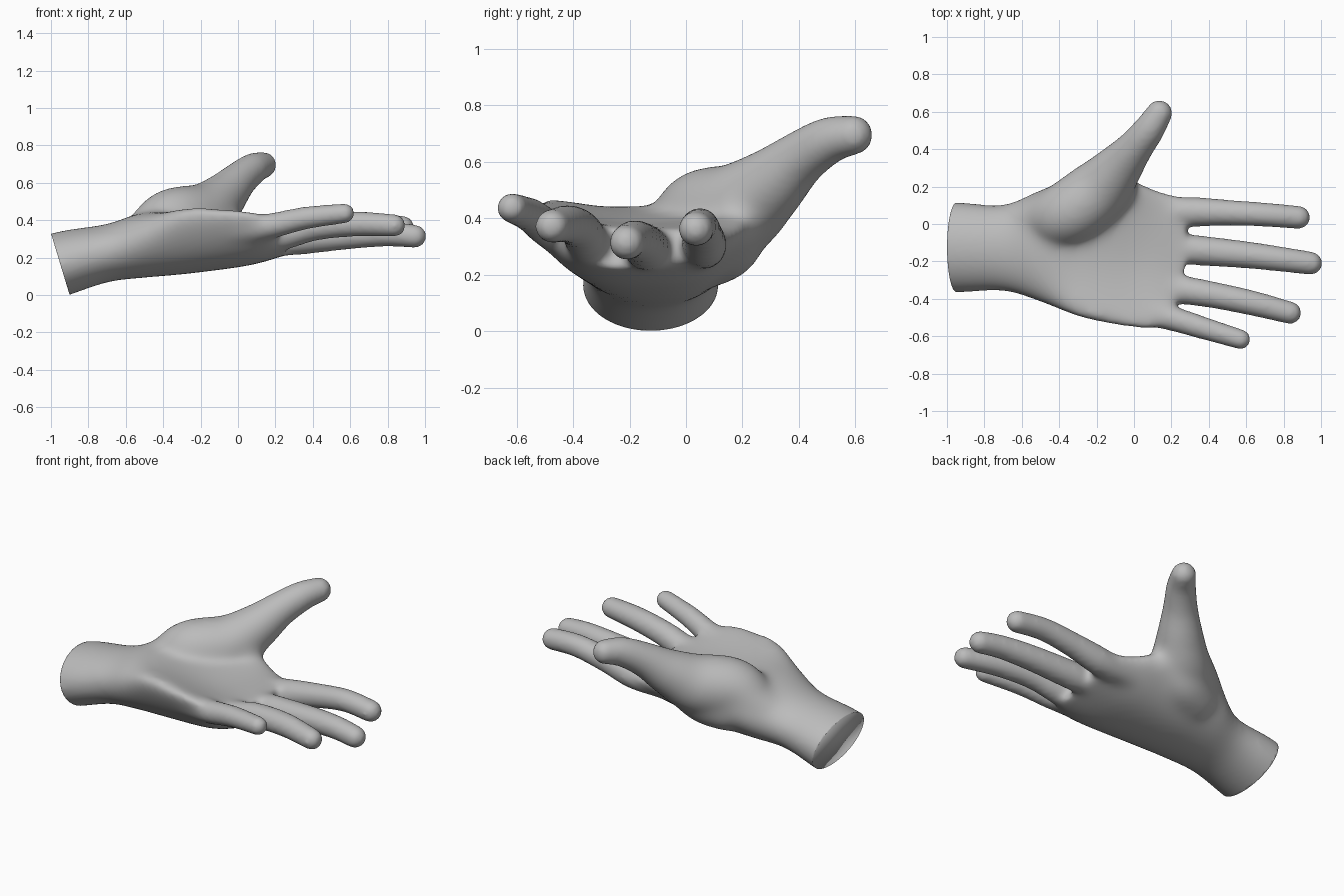
import bpy, bmesh, math
from mathutils import Vector

if "Cube" in bpy.data.objects:
    bpy.data.objects.remove(bpy.data.objects["Cube"])

SIDES = 32

# --- helpers ---
def spline(rows, steps):
    """Catmull-Rom interpolation of rows of numbers."""
    out = []
    for i in range(len(rows) - 1):
        p = [rows[max(i - 1, 0)], rows[i], rows[i + 1], rows[min(i + 2, len(rows) - 1)]]
        for s in range(steps):
            t = s / steps
            out.append([0.5 * (2 * b + (c - a) * t + (2 * a - 5 * b + 4 * c - d) * t * t
                        + (3 * b - a - 3 * c + d) * t ** 3) for a, b, c, d in zip(*p)])
    return out + [list(rows[-1])]

def loft(bm, rings):
    """Skin closed rings of points and cap both ends."""
    vs = [[bm.verts.new(p) for p in r] for r in rings]
    for a, b in zip(vs, vs[1:]):
        for i in range(len(a)):
            j = (i + 1) % len(a)
            bm.faces.new((a[i], a[j], b[j], b[i]))
    bm.faces.new(vs[0][::-1])
    bm.faces.new(vs[-1])

def finger(bm, rows):
    """Tapered round-ended tube through (x, y, z, radius) rows."""
    pts = spline(rows, 6)
    end = Vector(pts[-1][:3])
    direction = (end - Vector(pts[-2][:3])).normalized()
    r = pts[-1][3]
    for k in range(1, 7):
        a = k / 6.3 * math.pi / 2
        pts.append([*(end + direction * r * math.sin(a)), r * math.cos(a)])
    rings = []
    for i, p in enumerate(pts):
        t = (Vector(pts[min(i + 1, len(pts) - 1)][:3]) - Vector(pts[max(i - 1, 0)][:3])).normalized()
        side = t.cross(Vector((0, 0, 1))).normalized()
        up = side.cross(t)
        rings.append([Vector(p[:3]) + p[3] * (side * math.cos(a) + up * math.sin(a))
                      for a in (2 * math.pi * n / SIDES for n in range(SIDES))])
    loft(bm, rings)

def ramp(v, lo, hi):
    """0 at lo, 1 at hi."""
    return min(1, max(0, (v - lo) / (hi - lo)))

bm = bmesh.new()

# --- wrist and cupped palm: x, y min, y max, mid z, half thickness, bend at -y, bend at +y, pull back ---
palm = [
    (-1.15, -.365, .115, .10, .185, 0, 0, 0),
    (-.95, -.365, .115, .162, .178, 0, 0, 0),
    (-.70, -.36, .105, .224, .157, .01, 0, 0),
    (-.50, -.42, .185, .267, .175, .05, .03, 0),
    (-.28, -.505, .25, .268, .156, .16, .12, 0),
    (0, -.56, .23, .266, .118, .17, .11, 0),
    (.14, -.56, .18, .277, .100, .14, .06, .02),
    (.28, -.54, .14, .295, .072, .10, .02, .14),
]
rings = []
for x, y0, y1, z, t, bl, br, pull in spline(palm, 8):
    ring = []
    for n in range(48):
        a = 2 * math.pi * n / 48
        u = math.cos(a)
        # the back of the hand stays fuller than the hollow of the palm
        bend = (bl if u < 0 else br) * abs(u) ** (2 if n <= 24 else 3.2)
        ring.append(((x - pull * max(0, -u) ** 2), (y0 + y1) / 2 + u * (y1 - y0) / 2,
                     z + bend + t * math.sin(a)))
    rings.append(ring)
loft(bm, rings)

# --- index, middle, ring and little fingers ---
finger(bm, [(.02, .06, .285, .07), (.28, .065, .303, .08), (.5, .06, .345, .069),
            (.7, .05, .373, .064), (.88, .035, .362, .062)])
finger(bm, [(.05, -.11, .275, .08), (.28, -.135, .292, .081), (.6, -.165, .318, .072),
            (.8, -.19, .326, .066), (.945, -.21, .314, .062)])
finger(bm, [(0, -.32, .285, .08), (.2, -.345, .308, .08), (.4, -.375, .36, .071),
            (.62, -.42, .38, .067), (.835, -.475, .372, .06)])
finger(bm, [(-.08, -.43, .34, .07), (.15, -.49, .365, .073), (.35, -.55, .41, .061),
            (.57, -.617, .437, .053)])

# --- thumb with its mound, and the web towards the index finger ---
finger(bm, [(-.70, -.04, .23, .08), (-.50, .02, .31, .14), (-.36, .055, .395, .174),
            (-.2, .17, .425, .172), (-.09, .29, .515, .135), (0, .40, .61, .10),
            (.08, .505, .675, .083), (.135, .592, .695, .07)])
finger(bm, [(-.40, .08, .28, .13), (-.22, .14, .33, .14), (-.06, .17, .37, .09)])

bmesh.ops.recalc_face_normals(bm, faces=bm.faces)
mesh = bpy.data.meshes.new("hand")
bm.to_mesh(mesh)
bm.free()
hand = bpy.data.objects.new("hand", mesh)
bpy.context.collection.objects.link(hand)
bpy.context.view_layer.objects.active = hand
hand.select_set(True)

# --- fuse the parts into one skin ---
fuse = hand.modifiers.new("fuse", 'REMESH')
fuse.mode = 'VOXEL'
fuse.voxel_size = 0.013
bpy.ops.object.modifier_apply(modifier="fuse")

# --- soften: lightly everywhere, strongly where fingers and thumb join the palm ---
joint = hand.vertex_groups.new(name="palm")
for v in hand.data.vertices:
    x, y, z = v.co
    w = ramp(x, -.85, -.65) * ramp(x, .34, .14) * ramp(y, .45, .25)
    if w > 0:
        joint.add([v.index], w, 'REPLACE')
for name, group, count in (("soften", "", 10), ("blend", "palm", 70)):
    mod = hand.modifiers.new(name, 'SMOOTH')
    mod.factor = 0.5
    mod.iterations = count
    mod.vertex_group = group
    bpy.ops.object.modifier_apply(modifier=name)

# --- slanted wrist end, closed with a flat face ---
bm = bmesh.new()
bm.from_mesh(hand.data)
cut = bmesh.ops.bisect_plane(bm, geom=bm.verts[:] + bm.edges[:] + bm.faces[:], dist=1e-5,
                             plane_co=(-.95, 0, .165), plane_no=(-.33, 0, -.10), clear_outer=True)
rim = [e for e in cut["geom_cut"] if isinstance(e, bmesh.types.BMEdge)]
bmesh.ops.edgeloop_fill(bm, edges=rim)
bmesh.ops.recalc_face_normals(bm, faces=bm.faces)
bm.to_mesh(hand.data)
bm.free()

skin = bpy.data.materials.new("plain grey")
skin.diffuse_color = (.5, .5, .5, 1)
skin.use_nodes = True
skin.node_tree.nodes["Principled BSDF"].inputs["Base Color"].default_value = skin.diffuse_color
hand.data.materials.clear()
hand.data.materials.append(skin)
bpy.ops.object.shade_smooth()
